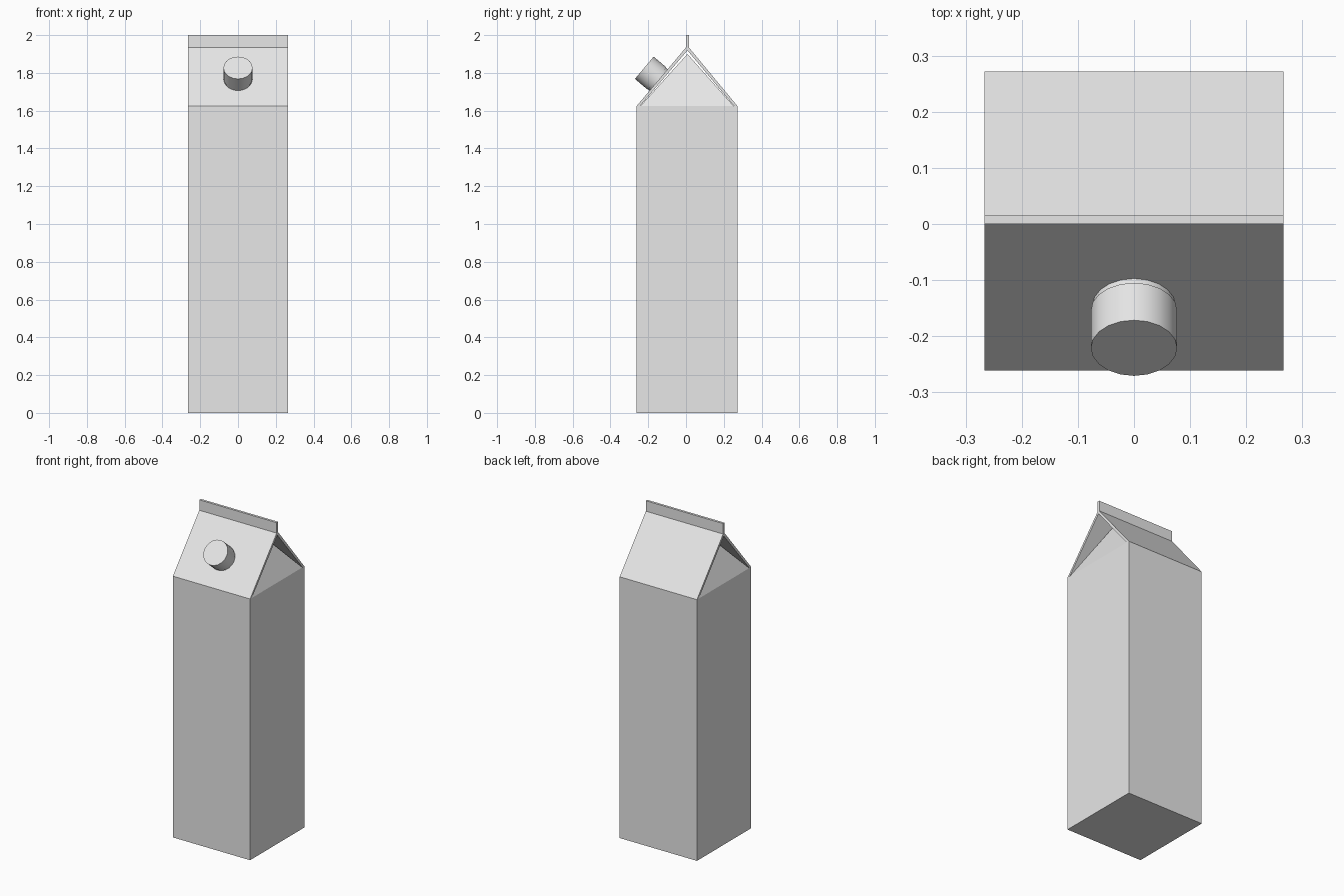
import bpy, bmesh
from mathutils import Vector

cube = bpy.data.objects.get("Cube")
if cube:
    bpy.data.objects.remove(cube, do_unlink=True)

mat = bpy.data.materials.new("light_grey_card")
mat.use_nodes = True
mat.diffuse_color = (0.8, 0.8, 0.8, 1)
mat.node_tree.nodes["Principled BSDF"].inputs["Base Color"].default_value = (0.8, 0.8, 0.8, 1)

HALF = 0.266                      # half width of the carton
FRONT, BACK = -0.261, 0.272
SHOULDER, RIDGE, TOP = 1.625, 1.935, 2.0
FIN = 0.015                       # fin runs from y = 0 to y = FIN


def add_object(name, bm):
    bmesh.ops.recalc_face_normals(bm, faces=bm.faces)
    mesh = bpy.data.meshes.new(name)
    bm.to_mesh(mesh)
    bm.free()
    mesh.materials.append(mat)
    obj = bpy.data.objects.new(name, mesh)
    bpy.context.collection.objects.link(obj)
    return obj


def prism(name, profile):
    """Extrude a (y, z) outline across the width of the carton."""
    bm = bmesh.new()
    face = bm.faces.new([bm.verts.new((-HALF, y, z)) for y, z in profile])
    ext = bmesh.ops.extrude_face_region(bm, geom=[face])["geom"]
    verts = [v for v in ext if isinstance(v, bmesh.types.BMVert)]
    bmesh.ops.translate(bm, verts=verts, vec=(2 * HALF, 0, 0))
    return add_object(name, bm)


# Tall square body
prism("carton_body", [(FRONT, 0), (BACK, 0), (BACK, SHOULDER), (FRONT, SHOULDER)])

# Sloping roof panels joined by the upright sealed fin
prism("roof_and_fin", [
    (FRONT, SHOULDER), (0, RIDGE), (0, TOP), (FIN, TOP), (FIN, RIDGE),
    (BACK, SHOULDER), (BACK - 0.018, SHOULDER), (FIN / 2, RIDGE - 0.016),
    (FRONT + 0.018, SHOULDER)])

# Folded gable ends leaning inwards beneath the roof
bm = bmesh.new()
bmesh.ops.create_cube(bm, size=1)
for v in bm.verts:
    sx, sy = (1 if v.co.x > 0 else -1), v.co.y
    if v.co.z > 0:
        v.co = (sx * 0.138, FIN / 2, 1.9)
    else:
        v.co = (sx * HALF, BACK - 0.02 if sy > 0 else FRONT + 0.02, SHOULDER)
bmesh.ops.remove_doubles(bm, verts=bm.verts, dist=0.0001)
add_object("gable_folds", bm)

# Screw cap and neck standing square to the front slope
normal = Vector((0, FRONT, RIDGE - SHOULDER))
normal = Vector((0, -normal.z, -normal.y)).normalized()
tip = Vector((0, -0.221, 1.827))


def spout(name, radius, start, end):
    depth = end - start
    bpy.ops.mesh.primitive_cylinder_add(
        vertices=20, radius=radius, depth=depth,
        location=tip + normal * (start + depth / 2),
        rotation=normal.to_track_quat('Z', 'Y').to_euler())
    obj = bpy.context.object
    obj.name = name
    obj.data.materials.append(mat)
    bpy.ops.object.shade_smooth_by_angle()


spout("spout_neck", 0.074, -0.105, -0.05)
spout("screw_cap", 0.077, -0.087, 0)
